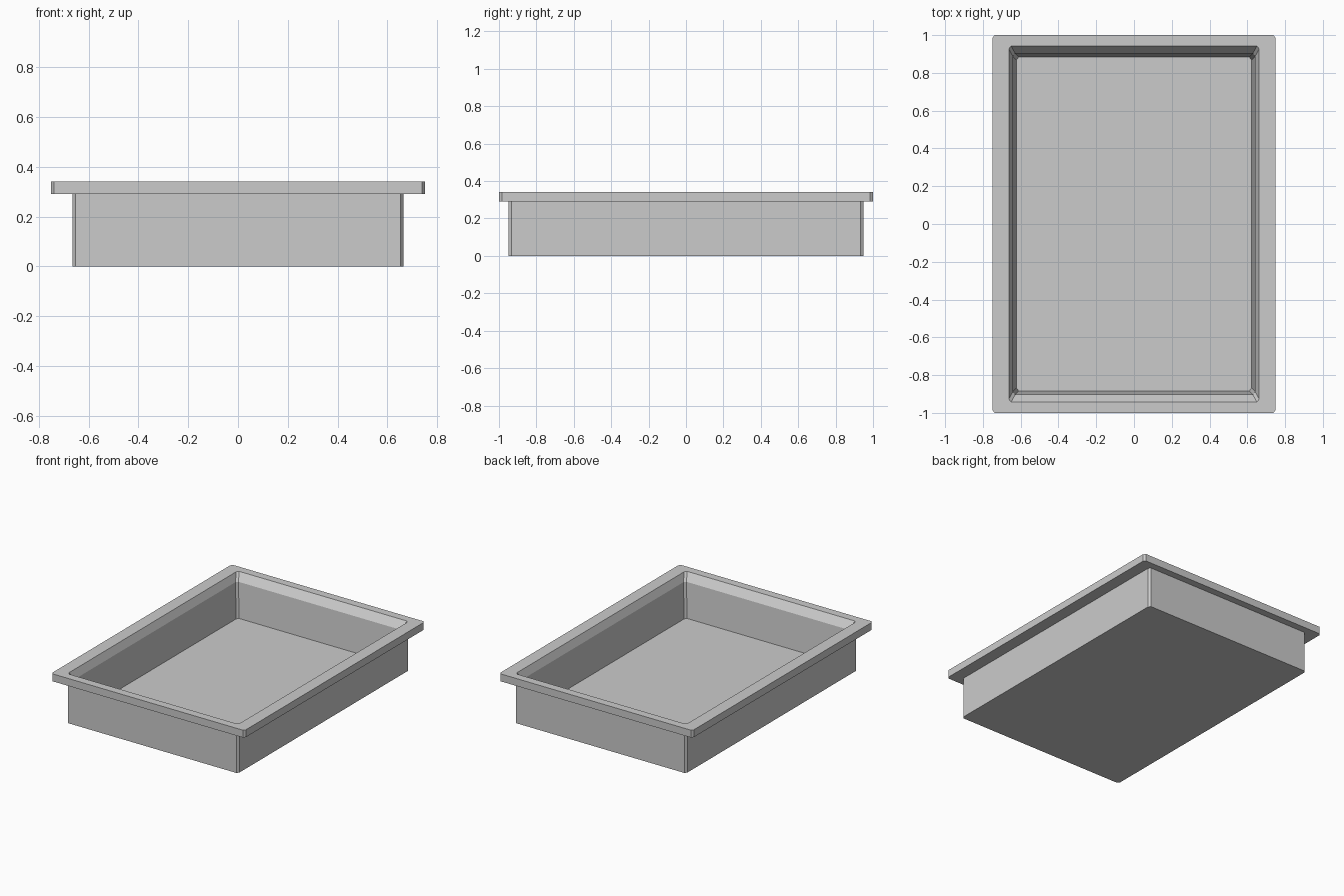
import bpy, bmesh

if "Cube" in bpy.data.objects:
    bpy.data.objects.remove(bpy.data.objects["Cube"])

def ring(bm, hx, hy, z, cx=0.012, cy=0.016):
    # Rectangle with small clipped corners, counter-clockwise
    pts = [(hx - cx, -hy), (hx, -hy + cy), (hx, hy - cy), (hx - cx, hy),
           (-hx + cx, hy), (-hx, hy - cy), (-hx, -hy + cy), (-hx + cx, -hy)]
    return [bm.verts.new((x, y, z)) for x, y in pts]

# Section from outer bottom, around the rim, down to the inner floor
section = [
    (0.665, 0.950, 0.00),   # base
    (0.665, 0.950, 0.29),   # under the rim
    (0.750, 1.000, 0.29),   # rim lower edge
    (0.750, 1.000, 0.342),  # rim upper edge
    (0.663, 0.943, 0.342),  # opening
    (0.641, 0.903, 0.29),   # foot of the sloped lip
    (0.622, 0.884, 0.045),  # inner floor
]

bm = bmesh.new()
rings = [ring(bm, *p) for p in section]
for a, b in zip(rings, rings[1:]):
    for i in range(8):
        j = (i + 1) % 8
        bm.faces.new((a[i], a[j], b[j], b[i]))
bm.faces.new(rings[0][::-1])   # underside
bm.faces.new(rings[-1])        # floor
bmesh.ops.recalc_face_normals(bm, faces=bm.faces)

mesh = bpy.data.meshes.new("tray")
bm.to_mesh(mesh)
bm.free()
tray = bpy.data.objects.new("tray", mesh)
bpy.context.collection.objects.link(tray)
